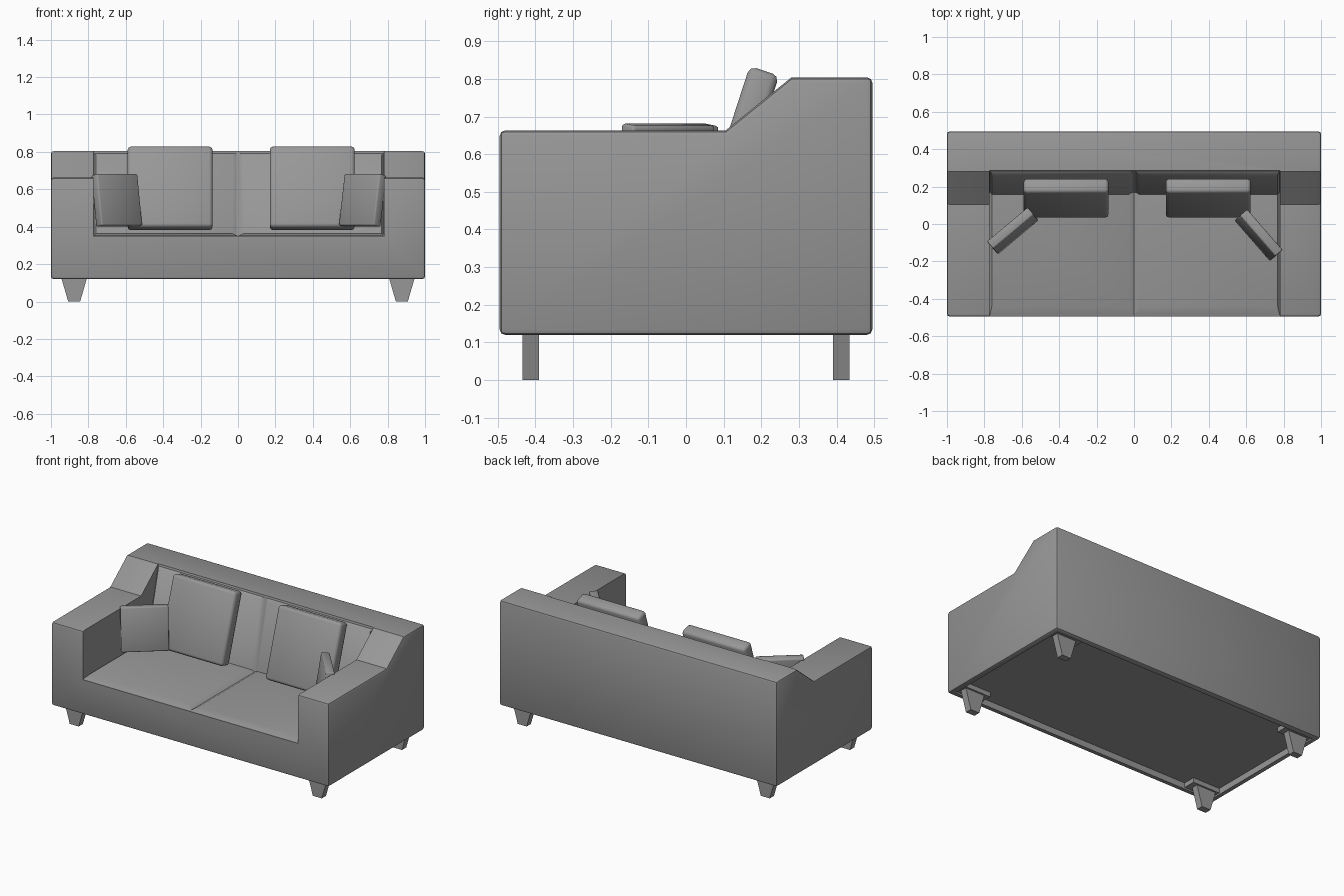
import bpy, bmesh
from math import radians
from mathutils import Matrix

if "Cube" in bpy.data.objects:
    bpy.data.objects.remove(bpy.data.objects["Cube"])

grey = bpy.data.materials.new("dark_grey")
grey.diffuse_color = (.31, .31, .31, 1)
grey.use_nodes = True
grey.node_tree.nodes["Principled BSDF"].inputs["Base Color"].default_value = grey.diffuse_color


def add_loft(bm, loop_a, loop_b):
    """Closed solid between two matching loops of points."""
    a = [bm.verts.new(p) for p in loop_a]
    b = [bm.verts.new(p) for p in loop_b]
    n = len(a)
    bm.faces.new(a)
    bm.faces.new(b[::-1])
    for i in range(n):
        bm.faces.new((a[i], b[i], b[(i + 1) % n], a[(i + 1) % n]))


def make_object(name, bm):
    bmesh.ops.recalc_face_normals(bm, faces=bm.faces[:])
    mesh = bpy.data.meshes.new(name)
    bm.to_mesh(mesh)
    bm.free()
    mesh.materials.append(grey)
    ob = bpy.data.objects.new(name, mesh)
    bpy.context.collection.objects.link(ob)
    return ob


def loft(name, loop_a, loop_b):
    bm = bmesh.new()
    add_loft(bm, loop_a, loop_b)
    return make_object(name, bm)


def extrude_x(name, profile, x0, x1):
    return loft(name, [(x0, y, z) for y, z in profile],
                [(x1, y, z) for y, z in profile])


def rect(x0, x1, y0, y1, z):
    return [(x0, y0, z), (x1, y0, z), (x1, y1, z), (x0, y1, z)]


def bevel(ob, width, segments=2):
    m = ob.modifiers.new("bevel", 'BEVEL')
    m.width, m.segments = width, segments
    m.limit_method, m.angle_limit = 'ANGLE', radians(42)


def cut(ob, cutter):
    m = ob.modifiers.new("cut", 'BOOLEAN')
    m.operation, m.solver, m.object = 'DIFFERENCE', 'EXACT', cutter


def finish(ob, angle):
    """Apply the modifiers, then smooth all but the sharp edges."""
    dg = bpy.context.evaluated_depsgraph_get()
    mesh = bpy.data.meshes.new_from_object(ob.evaluated_get(dg))
    ob.modifiers.clear()
    ob.data = mesh
    mesh.shade_smooth()
    mesh.set_sharp_from_angle(angle=radians(angle))


# Body: side profile with sloped arms, rounded edges
frame = extrude_x("sofa_frame", [(-.495, .12), (-.495, .663), (.105, .663),
                                 (.28, .804), (.495, .804), (.495, .12)], -1, 1)
bevel(frame, .014)

# Seat well and shallow recess under the body
well = extrude_x("seat_well_cutter", [(-.7, .347), (-.7, 1), (.336, 1), (.168, .347)],
                 -.772, .78)
under = loft("underside_cutter", rect(-.965, .965, -.46, .46, .05),
             rect(-.965, .965, -.46, .46, .16))
cut(frame, well)
cut(frame, under)
finish(frame, 32)
for cutter in (well, under):
    bpy.data.objects.remove(cutter)

# Low seat and back cushions with soft borders and a shallow centre groove
for side, s, x0, x1 in (("left", -1, -.772, 0), ("right", 1, 0, .78)):
    i0, i1 = (.012, .03) if s < 0 else (.03, .012)
    seat = loft(side + "_seat_cushion", rect(x0, x1, -.491, .19, .350),
                rect(x0 + i0, x1 - i1, -.44, .19, .366))
    back = loft(side + "_back_cushion", rect(x0, x1, -.23, .222, -.003),
                rect(x0 + i0, x1 - i1, -.23, .205, .017))
    back.matrix_world = (Matrix.Translation((0, .230, .58))
                         @ Matrix.Rotation(radians(75.6), 4, 'X'))
    finish(seat, 30)
    finish(back, 50)


# Loose pillows
def pillow(name, loc, size, tilt, turn, soft):
    bm = bmesh.new()
    bmesh.ops.create_cube(bm, size=1, matrix=Matrix.Diagonal((*size, 1)))
    ob = make_object(name, bm)
    ob.matrix_world = (Matrix.Translation(loc)
                       @ Matrix.Rotation(radians(turn), 4, 'Z')
                       @ Matrix.Rotation(radians(-tilt), 4, 'X'))
    bevel(ob, soft)
    finish(ob, 50)


pillow("left_large_pillow", (-.363, .138, .605), (.454, .082, .455), 18, 0, .018)
pillow("right_large_pillow", (.397, .138, .605), (.454, .082, .455), 18, 0, .018)
pillow("left_small_pillow", (-.648, -.037, .541), (.284, .052, .278), 8.5, 40, .008)
pillow("right_small_pillow", (.666, -.06, .541), (.288, .052, .278), 8.5, -49, .008)

# Tapered legs, each under a mounting block in the recess
for end, t in (("front", -1), ("back", 1)):
    for side, s in (("left", -1), ("right", 1)):
        y0, y1 = t * .413 - .022, t * .413 + .022
        foot = sorted((s * .844, s * .908))
        top = sorted((s * .799, s * .953))
        loft(f"{end}_{side}_leg", rect(*foot, y0, y1, 0), rect(*top, y0, y1, .155))
        bx, by = sorted((s * .77, s * .97)), sorted((t * .38, t * .465))
        loft(f"{end}_{side}_leg_block", rect(*bx, *by, .13), rect(*bx, *by, .165))
